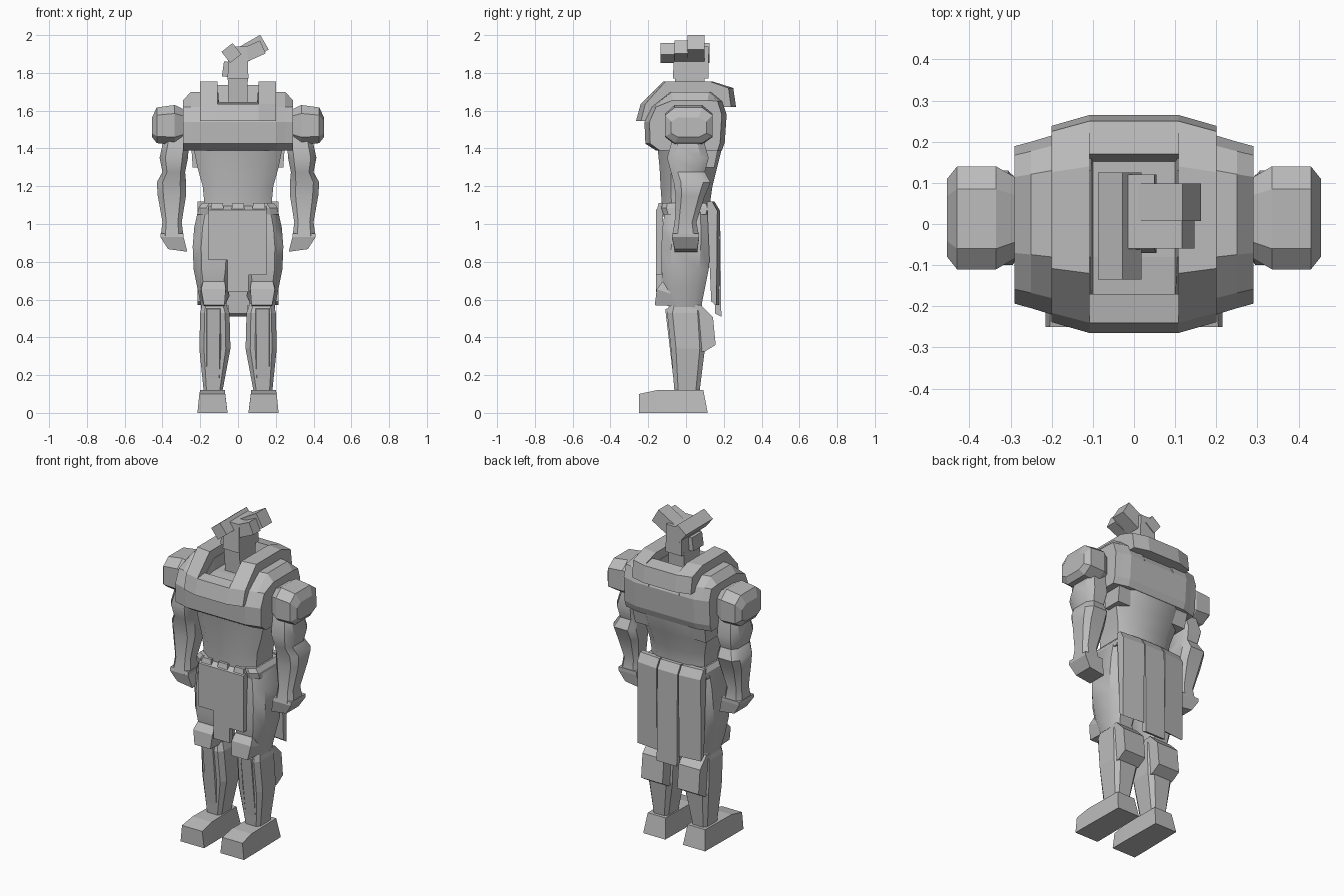
import bpy, bmesh, math
from mathutils import Matrix, Vector

GREY = bpy.data.materials.new("plain_grey")
GREY.diffuse_color = (0.5, 0.5, 0.5, 1)


def loft(name, rings, mirror=False, smooth=0):
    """Skin a list of equal-length point rings and cap both ends."""
    bm = bmesh.new()
    vr = [[bm.verts.new(p) for p in ring] for ring in rings]
    n = len(vr[0])
    for a, b in zip(vr, vr[1:]):
        for i in range(n):
            j = (i + 1) % n
            bm.faces.new((a[i], a[j], b[j], b[i]))
    bm.faces.new(vr[0])
    bm.faces.new(vr[-1])
    bmesh.ops.recalc_face_normals(bm, faces=bm.faces)
    me = bpy.data.meshes.new(name)
    bm.to_mesh(me)
    bm.free()
    me.materials.append(GREY)
    if smooth:
        me.polygons.foreach_set("use_smooth", [True] * len(me.polygons))
        me.set_sharp_from_angle(angle=math.radians(smooth))
    ob = bpy.data.objects.new(name, me)
    bpy.context.collection.objects.link(ob)
    if mirror:
        ob.modifiers.new("mirror", 'MIRROR').use_axis[0] = True
    return ob


def stack(name, levels, cut=0.0, mirror=False, smooth=0):
    """Stack of corner-cut rectangles: (z, x0, x1, y0, y1)."""
    rings = []
    for z, a, b, c, d in levels:
        if cut:
            u, v = cut * (b - a), cut * (d - c)
            pts = [(a + u, c), (b - u, c), (b, c + v), (b, d - v),
                   (b - u, d), (a + u, d), (a, d - v), (a, c + v)]
        else:
            pts = [(a, c), (b, c), (b, d), (a, d)]
        rings.append([(x, y, z) for x, y in pts])
    return loft(name, rings, mirror, smooth)


def prism(name, profile, sections, mirror=False):
    """Side profile (y, z) swept along x: sections (x, y scale, z scale about z0, y0, z0)."""
    rings = [[(x, y0 + (y - y0) * sy, z0 + (z - z0) * sz) for y, z in profile]
             for x, sy, sz, y0, z0 in sections]
    return loft(name, rings, mirror)


def bar(name, centre, size, tilt=0):
    """Box tilted in the front plane."""
    x, y, z = (s / 2 for s in size)
    m = Matrix.Translation(centre) @ Matrix.Rotation(math.radians(tilt), 4, 'Y')
    return loft(name, [[m @ Vector(p) for p in
                ((-x, -y, h), (x, -y, h), (x, y, h), (-x, y, h))] for h in (-z, z)])


# Torso, waist to ribs
stack("torso", [(1.04, -.185, .185, -.125, .125), (1.13, -.18, .18, -.13, .13),
                (1.20, -.187, .187, -.135, .14), (1.30, -.215, .215, -.14, .165),
                (1.40, -.235, .235, -.15, .19), (1.52, -.25, .25, -.17, .20)],
      cut=.2, smooth=40)
# Lat muscles at the back of the ribs
stack("lat", [(1.30, .15, .24, .04, .15), (1.45, .15, .25, .04, .18)], mirror=True)

# Chest block with chamfered shoulders
def chest_ring(x, k, top):
    return [(x, y * k, min(z, top)) for y, z in
            ((-.16, 1.39), (-.215, 1.425), (-.22, 1.54), (-.18, 1.62), (-.08, 1.70),
             (.13, 1.70), (.19, 1.65), (.215, 1.58), (.205, 1.43), (.19, 1.39))]

loft("chest", [chest_ring(x, k, t) for x, k, t in
               ((-.29, .88, 1.655), (-.25, .93, 1.70), (-.2, 1, 1.70), (-.105, 1, 1.70),
                (-.1, 1, 1.63), (.1, 1, 1.63), (.105, 1, 1.70), (.2, 1, 1.70),
                (.25, .93, 1.70), (.29, .88, 1.655))])

# Collar armour: two straps joined by a front and a back plate
prism("collar_strap", [(-.265, 1.545), (-.24, 1.635), (-.12, 1.755), (.14, 1.755),
                       (.25, 1.72), (.265, 1.62), (.21, 1.62), (.12, 1.66),
                       (-.12, 1.62), (-.2, 1.545)],
      [(.108, 1, 1, 0, 1.6), (.2, .9, 1, 0, 1.6)], mirror=True)
prism("collar_front", [(-.265, 1.545), (-.24, 1.635), (-.17, 1.645), (-.17, 1.545)],
      [(-.108, 1, 1, 0, 0), (.108, 1, 1, 0, 0)])
prism("collar_back", [(.265, 1.62), (.25, 1.72), (.17, 1.735), (.15, 1.62)],
      [(-.108, 1, 1, 0, 0), (.108, 1, 1, 0, 0)])

# Neck and head with slanted crest bars
stack("neck", [(1.60, -.05, .05, -.05, .09), (1.79, -.055, .052, -.06, .10)])
stack("head", [(1.77, -.055, .055, -.07, .12), (1.94, -.05, .05, -.06, .12)])
bar("crest_left", (-.035, -.005, 1.905), (.075, .26, .075), -38)
bar("crest_right", (.075, .053, 1.925), (.15, .092, .09), -30)
bar("crest_front", (.07, -.025, 1.91), (.135, .07, .075), -24)
bar("cheek", (-.065, .0, 1.82), (.03, .1, .08), 8)

# Shoulder pads
pad = [(-.06, 1.42), (-.11, 1.46), (-.11, 1.585), (-.06, 1.63),
       (.085, 1.63), (.14, 1.585), (.14, 1.46), (.085, 1.42)]
prism("shoulder_pad", pad, [(.27, .7, .7, .015, 1.525), (.335, 1, 1, .015, 1.525),
                            (.43, 1, .9, .015, 1.50), (.455, .75, .5, .015, 1.50)],
      mirror=True)

# Arms with hands
stack("arm", [(1.52, .26, .39, -.07, .10), (1.42, .26, .40, -.08, .10),
              (1.35, .265, .415, -.10, .12), (1.275, .28, .40, -.08, .10),
              (1.22, .275, .43, -.065, .13), (1.15, .275, .425, -.055, .10),
              (1.01, .298, .40, -.06, .055), (.93, .288, .41, -.075, .07)],
      cut=.2, mirror=True, smooth=35)
loft("hand", [[(.288, -.07, .95), (.41, -.07, .95), (.41, .07, .95), (.288, .07, .95)],
              [(.288, -.075, .93), (.41, -.075, .93), (.41, .07, .93), (.288, .07, .93)],
              [(.268, -.06, .853), (.37, -.06, .867), (.37, .06, .867), (.268, .06, .853)]],
     mirror=True)

# Hips and thighs
stack("belt", [(1.05, -.215, .215, -.12, .13), (1.085, -.21, .21, -.13, .14),
               (1.11, -.19, .19, -.125, .13)], cut=.1)
stack("hips", [(.80, -.10, .10, -.09, .09), (1.06, -.2, .2, -.115, .12)], cut=.15)
stack("thigh", [(1.08, .01, .21, -.11, .12), (.98, .01, .232, -.125, .13),
                (.88, .015, .24, -.13, .13), (.76, .025, .235, -.13, .12),
                (.66, .045, .215, -.12, .10), (.56, .065, .195, -.09, .08)],
      cut=.2, mirror=True, smooth=40)

# Front skirt panels with uneven hems
for nm, x0, x1, low in (("left", -.155, -.055, .81), ("middle", -.055, .055, .64),
                        ("right", .055, .15, .73)):
    prism("front_skirt_" + nm, [(-.12, 1.10), (-.16, 1.075), (-.16, low), (-.13, low)],
          [(x0, 1, 1, 0, 0), (x1, 1, 1, 0, 0)])
for x in (-.11, 0, .11):
    stack("belt_tab", [(1.07, x - .035, x + .035, -.155, -.12),
                       (1.11, x - .03, x + .03, -.145, -.11)])

# Back skirt panels, the middle one longest
back = [(.12, 1.12), (.15, 1.12), (.18, 1.07)]
prism("back_skirt_middle", back + [(.187, .51), (.155, .525)],
      [(-.068, 1, 1, 0, 0), (.068, 1, 1, 0, 0)])
prism("back_skirt_side", back + [(.175, .57), (.145, .59)],
      [(.075, 1, 1, 0, 0), (.215, .92, 1, 0, 0)], mirror=True)

# Knee guards
loft("knee_guard", [[(.06, -.06, .70), (.19, -.06, .70), (.185, -.125, .695), (.07, -.125, .695)],
                    [(.045, -.05, .62), (.205, -.05, .62), (.195, -.155, .655), (.065, -.155, .655)],
                    [(.072, -.05, .565), (.18, -.05, .565), (.18, -.165, .57), (.072, -.165, .57)]],
     mirror=True)

# Shins, shin ridges and calves
stack("shin", [(.60, .07, .185, -.08, .08), (.53, .045, .20, -.10, .09),
               (.34, .04, .205, -.08, .10), (.10, .085, .18, -.06, .07)],
      cut=.15, mirror=True)
loft("shin_ridge", [[(.085, -.06, .56), (.175, -.06, .56), (.165, -.11, .55), (.095, -.11, .55)],
                    [(.085, -.05, .14), (.18, -.05, .14), (.165, -.062, .14), (.10, -.062, .14)]],
     mirror=True)
prism("calf", [(.03, .57), (.08, .57), (.143, .505), (.157, .36), (.10, .325), (.03, .325)],
      [(.05, 1, 1, 0, 0), (.195, 1, 1, 0, 0)], mirror=True)

# Feet
loft("foot", [[(.055, -.25, 0), (.215, -.25, 0), (.205, -.25, .1), (.068, -.25, .1)],
              [(.055, -.155, 0), (.215, -.155, 0), (.20, -.155, .12), (.07, -.155, .12)],
              [(.06, .115, 0), (.21, .115, 0), (.195, .092, .12), (.075, .092, .12)]],
     mirror=True)
